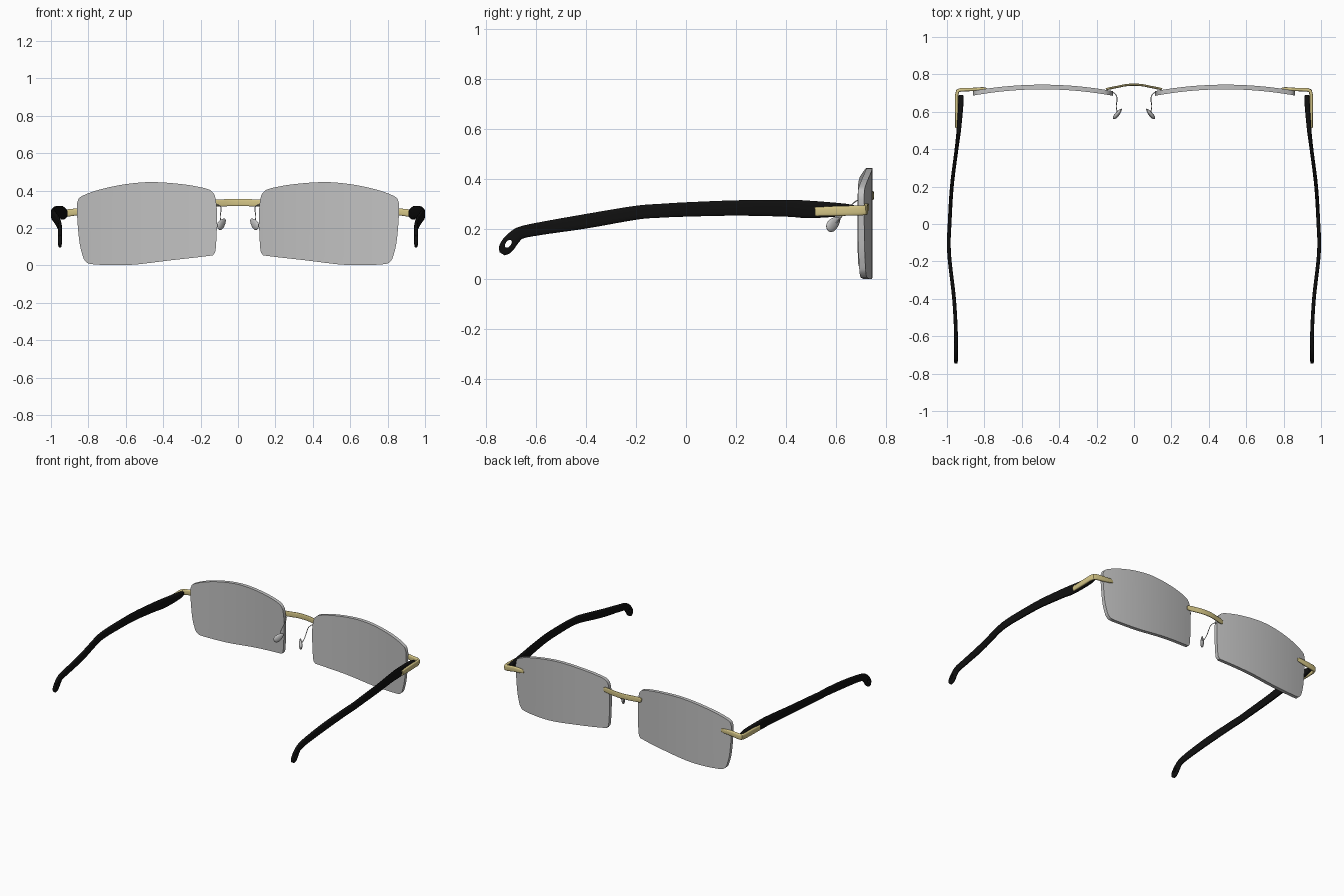
import bpy, bmesh, math
from mathutils import Vector

if "Cube" in bpy.data.objects:
    bpy.data.objects.remove(bpy.data.objects["Cube"])


def material(name, rgb):
    m = bpy.data.materials.new(name)
    m.use_nodes = True
    m.diffuse_color = (*rgb, 1)
    m.node_tree.nodes["Principled BSDF"].inputs["Base Color"].default_value = (*rgb, 1)
    return m


GREY = material("lens grey", (0.54, 0.54, 0.54))
GOLD = material("pale gold", (0.66, 0.56, 0.24))
BLACK = material("black", (0.005, 0.005, 0.005))


def finish(name, bm, mat, angle=40):
    bmesh.ops.recalc_face_normals(bm, faces=bm.faces)
    mesh = bpy.data.meshes.new(name)
    bm.to_mesh(mesh)
    bm.free()
    mesh.materials.append(mat)
    ob = bpy.data.objects.new(name, mesh)
    bpy.context.collection.objects.link(ob)
    bpy.ops.object.select_all(action="DESELECT")
    bpy.context.view_layer.objects.active = ob
    ob.select_set(True)
    bpy.ops.object.shade_smooth_by_angle(angle=math.radians(angle))
    return ob


def smooth(points, steps, closed=False):
    """Catmull-Rom interpolation of tuples of any length."""
    p = [Vector(q) for q in points]
    n = len(p)
    at = (lambda i: p[i % n]) if closed else (lambda i: p[max(0, min(n - 1, i))])
    out = []
    for i in range(n if closed else n - 1):
        a, b, c, d = (at(i + k) for k in (-1, 0, 1, 2))
        for s in range(steps):
            t = s / steps
            out.append(b + (c - a) * (t / 2) + (a * 2 - b * 5 + c * 4 - d) * (t * t / 2)
                       + (b * 3 - a - c * 3 + d) * (t ** 3 / 2))
    return out if closed else out + [p[-1]]


def sweep(name, stations, mat, side=1, sides=16, power=0.6):
    """Rounded section swept along (x, y, z, half height, half width)."""
    bm = bmesh.new()
    pts = [Vector((q[0] * side, q[1], q[2])) for q in stations]
    rings = []
    for i, (c, q) in enumerate(zip(pts, stations)):
        t = (pts[min(i + 1, len(pts) - 1)] - pts[max(i - 1, 0)]).normalized()
        across = t.cross(Vector((0, 0, 1))).normalized()
        up = across.cross(t)
        ring = []
        for k in range(sides):
            a = math.tau * (k + 0.5) / sides
            ca, sa = math.cos(a), math.sin(a)
            w = math.copysign(abs(ca) ** power, ca) * q[4]
            h = math.copysign(abs(sa) ** power, sa) * q[3]
            ring.append(bm.verts.new(c + across * w + up * h))
        rings.append(ring)
    for r, s in zip(rings, rings[1:]):
        for k in range(sides):
            j = (k + 1) % sides
            bm.faces.new((r[k], r[j], s[j], s[k]))
    bm.faces.new(rings[0])
    bm.faces.new(rings[-1])
    return finish(name, bm, mat)


# Shared lens shape: outline in x and z, bowed along x
OUTLINE = [(.112, .27), (.12, .355), (.135, .39), (.176, .412), (.3, .434), (.46, .445),
           (.6, .434), (.74, .405), (.835, .37), (.856, .345), (.862, .3), (.85, .14),
           (.833, .06), (.815, .022), (.77, .005), (.58, .002), (.36, .027), (.16, .05),
           (.13, .06), (.118, .1)]


def lens_y(x):
    return 0.745 - 0.035 * ((abs(x) - 0.49) / 0.38) ** 2


def lens(name, side):
    bm = bmesh.new()
    bm.faces.new([bm.verts.new((p[0] * side, 0, p[1])) for p in smooth(OUTLINE, 4, True)])
    for i in range(1, 30):
        x = side * (0.112 + 0.75 * i / 30)
        bmesh.ops.bisect_plane(bm, geom=bm.verts[:] + bm.edges[:] + bm.faces[:],
                               plane_co=(x, 0, 0), plane_no=(1, 0, 0))
    for v in bm.verts:
        v.co.y = lens_y(v.co.x)
    back = bmesh.ops.extrude_face_region(bm, geom=bm.faces[:], use_keep_orig=True)
    for v in back["geom"]:
        if isinstance(v, bmesh.types.BMVert):
            v.co.y -= 0.025
    return finish(name, bm, GREY)


def ellipsoid(name, start, end, width, thick, side):
    a, b = (Vector((p[0] * side, p[1], p[2])) for p in (start, end))
    bm = bmesh.new()
    bmesh.ops.create_uvsphere(bm, u_segments=20, v_segments=12, radius=1)
    rot = (b - a).to_track_quat("Z", "Y").to_matrix()
    for v in bm.verts:
        taper = 1 + 0.3 * v.co.z
        local = Vector((v.co.x * thick * taper, v.co.y * width * taper,
                        v.co.z * (b - a).length / 2))
        v.co = (a + b) / 2 + rot @ local
    return finish(name, bm, GREY)


# Temple stations from the hinge to the hooked tip
TEMPLE = [(.925, .69, .278, .012, .012), (.926, .64, .278, .024, .014),
          (.937, .5, .279, .035, .012), (.949, .4, .284, .034, .01),
          (.974, .2, .285, .031, .01), (.986, 0, .279, .029, .01),
          (.99, -.1, .274, .028, .01), (.985, -.2, .266, .028, .01),
          (.962, -.4, .232, .029, .01), (.952, -.58, .203, .026, .01),
          (.952, -.66, .186, .025, .01), (.952, -.69, .164, .028, .01),
          (.952, -.71, .14, .03, .01), (.952, -.725, .118, .026, .01),
          (.952, -.735, .102, .012, .008)]

# Corner bracket from the lens face round to the temple
BRACKET = [(.79, .722, .29, .01, .006), (.81, .724, .289, .015, .008),
           (.87, .719, .285, .019, .009), (.925, .718, .278, .02, .01),
           (.942, .712, .276, .02, .01), (.948, .69, .275, .02, .009),
           (.948, .6, .273, .02, .009), (.948, .515, .27, .018, .008)]

for label, s in (("left", 1), ("right", -1)):
    lens(label + "_lens", s)
    sweep(label + "_bracket", BRACKET, GOLD, s)

    # Temple with a hole through its tip
    temple = sweep(label + "_temple", smooth(TEMPLE, 5), BLACK, s)
    bm = bmesh.new()
    bmesh.ops.create_cone(bm, cap_ends=True, segments=20, radius1=.014, radius2=.014, depth=.1)
    for v in bm.verts:
        v.co = Vector((s * .952 + v.co.z, -.71 + v.co.x, .142 + v.co.y + v.co.x * .5))
    cutter = finish("hole_cutter", bm, BLACK)
    cutter.hide_render = True
    cut = temple.modifiers.new("tip hole", "BOOLEAN")
    cut.operation = "DIFFERENCE"
    cut.solver = "EXACT"
    cut.object = cutter
    bpy.context.view_layer.objects.active = temple
    bpy.ops.object.modifier_apply(modifier=cut.name)
    bpy.data.objects.remove(cutter)

    # Nose pad on its thin wire
    ellipsoid(label + "_nose_pad", (.067, .615, .246), (.107, .565, .198), .024, .011, s)
    wire = [(.115, .705, .322), (.1, .695, .32), (.09, .67, .305), (.095, .63, .26), (.09, .6, .225)]
    sweep(label + "_pad_wire", smooth([(*p, .0025, .0025) for p in wire], 5), GREY, s, 8, 1)

# Bridge arched between the lenses
half = [(.15, .722, .332, .012, .004), (.135, .724, .333, .018, .006),
        (.09, .733, .334, .019, .006), (.045, .742, .335, .019, .006)]
bridge = [(-p[0], *p[1:]) for p in half] + [(0, .745, .335, .019, .006)] + half[::-1]
sweep("bridge", smooth(bridge, 4), GOLD)
